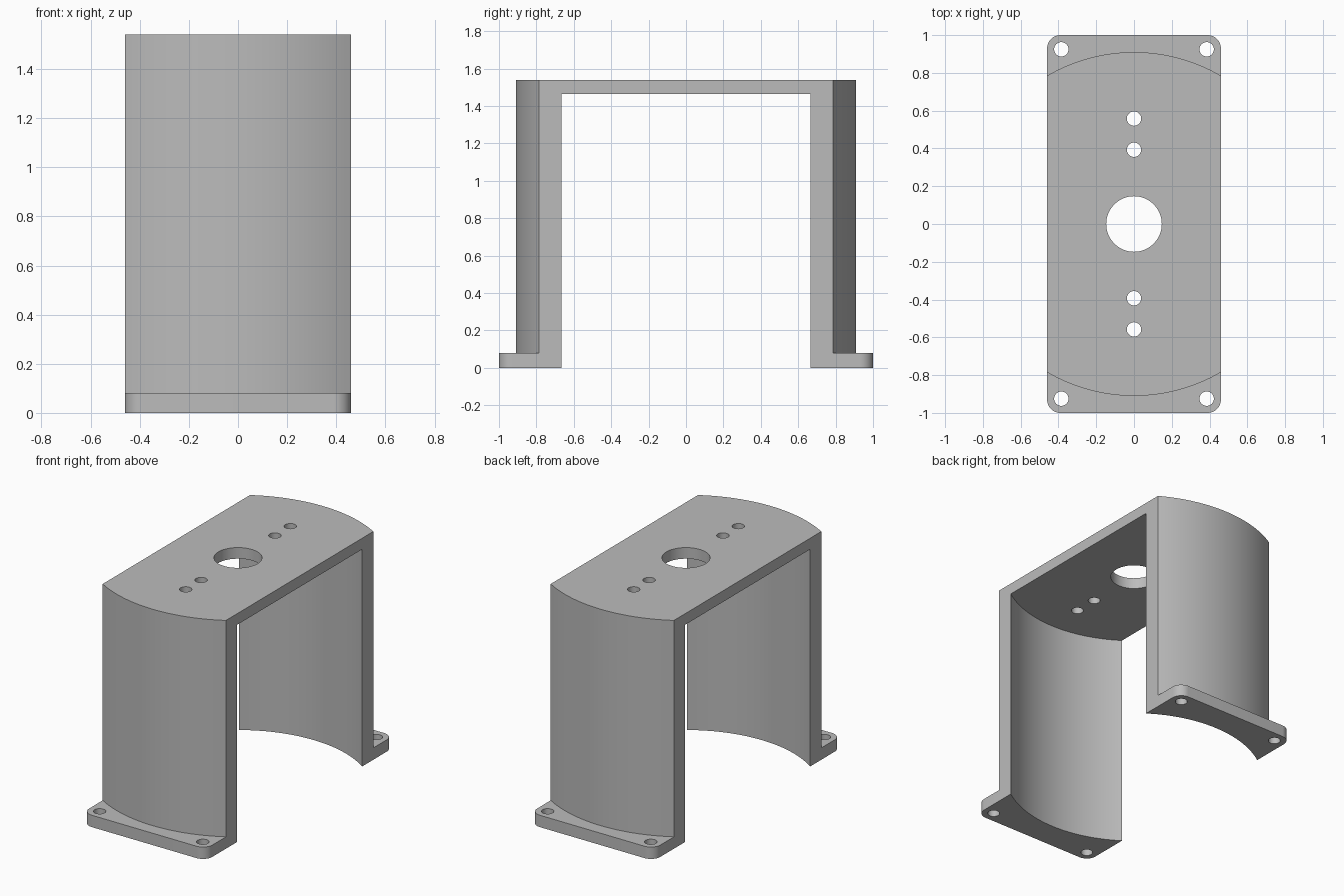
import bpy, bmesh, math

if "Cube" in bpy.data.objects:
    bpy.data.objects.remove(bpy.data.objects["Cube"])

# Main sizes
HALF_W, HALF_L = 0.46, 1.0
OUTER_R, INNER_R = 0.91, 0.81
HEIGHT, CEILING, FLANGE = 1.54, 1.465, 0.08
CORNER_R, SCREW_R, SHAFT_R = 0.07, 0.038, 0.147

grey = bpy.data.materials.new("plain grey")
grey.use_nodes = True
grey.diffuse_color = (0.5, 0.5, 0.5, 1)
grey.node_tree.nodes["Principled BSDF"].inputs["Base Color"].default_value = grey.diffuse_color


def arc(cx, cy, r, start, end, steps):
    return [(cx + r * math.cos(start + (end - start) * i / steps),
             cy + r * math.sin(start + (end - start) * i / steps))
            for i in range(steps + 1)]


def prism(name, outline, bottom, top):
    """Extrude a counter-clockwise outline between two heights."""
    bm = bmesh.new()
    face = bm.faces.new([bm.verts.new((x, y, bottom)) for x, y in outline])
    extruded = bmesh.ops.extrude_face_region(bm, geom=[face])["geom"]
    verts = [v for v in extruded if isinstance(v, bmesh.types.BMVert)]
    bmesh.ops.translate(bm, verts=verts, vec=(0, 0, top - bottom))
    bmesh.ops.recalc_face_normals(bm, faces=bm.faces)
    mesh = bpy.data.meshes.new(name)
    bm.to_mesh(mesh)
    bm.free()
    mesh.materials.append(grey)
    obj = bpy.data.objects.new(name, mesh)
    bpy.context.collection.objects.link(obj)
    return obj


def cylinder(name, x, y, r, bottom, top, sides):
    return prism(name, arc(x, y, r, 0, math.tau, sides)[:-1], bottom, top)


def combine(target, tool, operation):
    """Apply a boolean and discard the tool."""
    mod = target.modifiers.new(operation.lower(), "BOOLEAN")
    mod.operation, mod.solver, mod.object = operation, "EXACT", tool
    bpy.context.view_layer.objects.active = target
    bpy.ops.object.modifier_apply(modifier=mod.name)
    bpy.data.objects.remove(tool)


# Tall body with flat sides and curved ends
half_angle = math.asin(HALF_W / OUTER_R)
quarter = math.pi / 2
body = prism("bracket_body",
             arc(0, 0, OUTER_R, quarter - half_angle, quarter + half_angle, 32)
             + arc(0, 0, OUTER_R, 3 * quarter - half_angle, 3 * quarter + half_angle, 32),
             0, HEIGHT)

# Rounded mounting flange
outline = []
for i, (sx, sy) in enumerate([(1, 1), (-1, 1), (-1, -1), (1, -1)]):
    outline += arc(sx * (HALF_W - CORNER_R), sy * (HALF_L - CORNER_R), CORNER_R,
                   i * quarter, (i + 1) * quarter, 10)
combine(body, prism("flange", outline, 0, FLANGE), "UNION")

# Hollow interior, leaving two curved walls and a top plate
combine(body, cylinder("hollow", 0, 0, INNER_R, -0.1, CEILING, 192), "DIFFERENCE")

# Shaft hole and screw holes
combine(body, cylinder("shaft_hole", 0, 0, SHAFT_R, 1.4, 1.6, 64), "DIFFERENCE")
for sy in (-1, 1):
    for y in (0.393, 0.558):
        combine(body, cylinder("top_hole", 0, sy * y, SCREW_R, 1.4, 1.6, 32), "DIFFERENCE")
    for sx in (-1, 1):
        combine(body, cylinder("flange_hole", sx * 0.385, sy * 0.925, SCREW_R, -0.1, 0.2, 32),
                "DIFFERENCE")

# Smooth curves with crisp edges
bpy.ops.object.select_all(action="DESELECT")
body.select_set(True)
bpy.context.view_layer.objects.active = body
bpy.ops.object.shade_smooth_by_angle(angle=math.radians(30))
